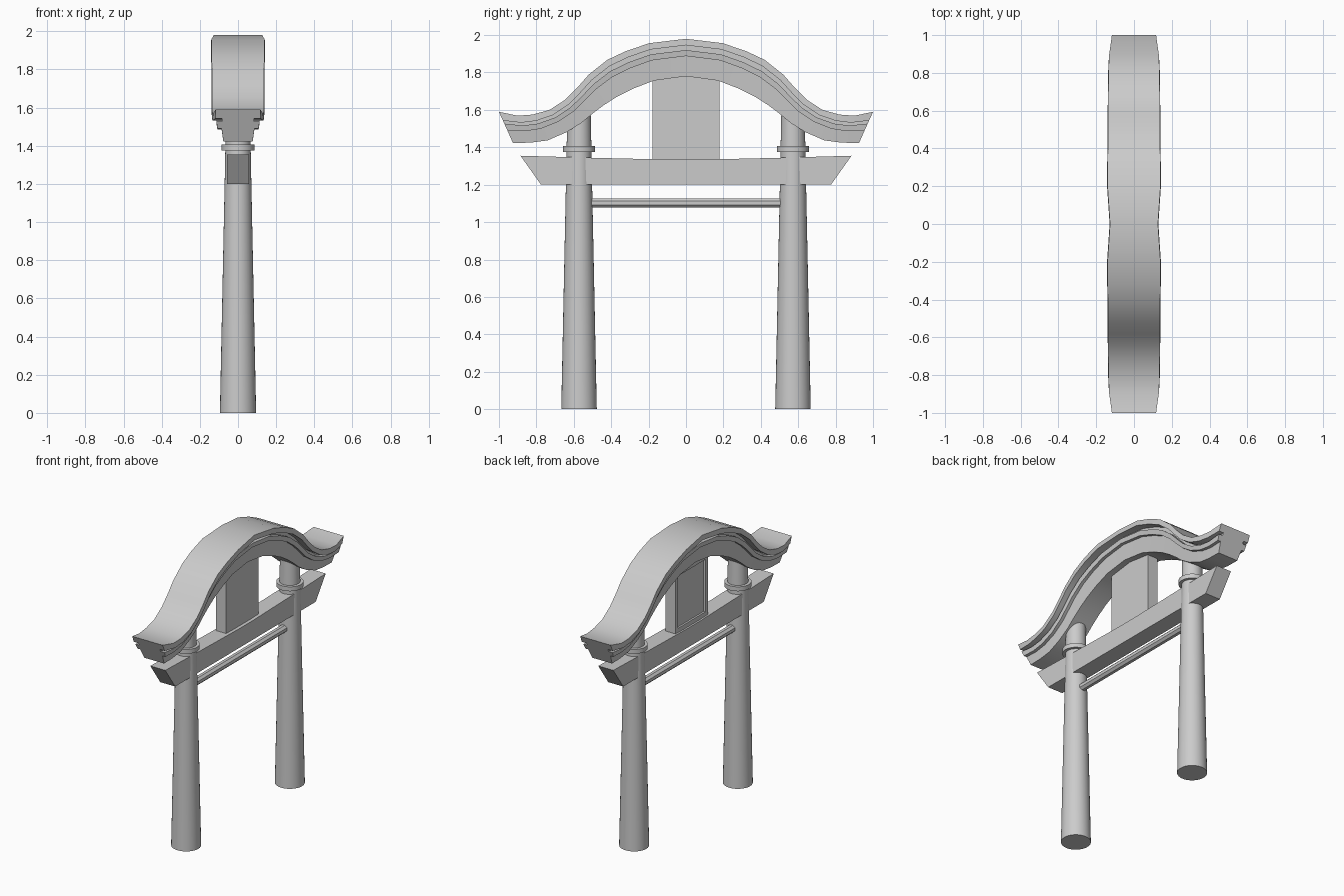
import bpy, bmesh, math

if "Cube" in bpy.data.objects:
    bpy.data.objects.remove(bpy.data.objects["Cube"], do_unlink=True)

# Single stone colour
GREY = (0.6, 0.6, 0.6, 1.0)
stone = bpy.data.materials.new("stone_grey")
stone.use_nodes = True
stone.diffuse_color = GREY
stone.node_tree.nodes["Principled BSDF"].inputs["Base Color"].default_value = GREY


def finish(name, bm, smooth=None):
    """Turn a bmesh into a named object, optionally smoothed below an angle."""
    bmesh.ops.recalc_face_normals(bm, faces=bm.faces)
    mesh = bpy.data.meshes.new(name)
    bm.to_mesh(mesh)
    bm.free()
    mesh.materials.append(stone)
    obj = bpy.data.objects.new(name, mesh)
    bpy.context.collection.objects.link(obj)
    if smooth:
        bpy.ops.object.select_all(action="DESELECT")
        obj.select_set(True)
        bpy.context.view_layer.objects.active = obj
        bpy.ops.object.shade_smooth_by_angle(angle=math.radians(smooth))
    return obj


def loft(name, rings, smooth=None):
    """Skin a row of matching closed sections and cap both ends."""
    bm = bmesh.new()
    rows = [[bm.verts.new(p) for p in ring] for ring in rings]
    n = len(rows[0])
    for a, b in zip(rows, rows[1:]):
        for i in range(n):
            j = (i + 1) % n
            bm.faces.new((a[i], a[j], b[j], b[i]))
    bm.faces.new(rows[0])
    bm.faces.new(rows[-1])
    return finish(name, bm, smooth)


def box(name, x, y, z):
    return loft(name, [[(px, y[0], z[0]), (px, y[1], z[0]),
                        (px, y[1], z[1]), (px, y[0], z[1])] for px in x])


def turned(name, y, profile, sides=32):
    """Round part from (radius, height) pairs, standing at y."""
    turns = [2 * math.pi * i / sides for i in range(sides)]
    return loft(name, [[(r * math.cos(a), y + r * math.sin(a), z) for a in turns]
                       for r, z in profile], 35)


# Tapered pillars with a collar near the top
for side, s in (("front", -1), ("back", 1)):
    turned(side + "_pillar", s * 0.572, [(0.095, 0), (0.068, 1.3), (0.063, 1.57)])
    turned(side + "_collar", s * 0.572, [(0.086, 1.375), (0.086, 1.406)])

# Roof outlines from the ridge centre to one eave: upper and lower edge
upper = [(0, 1.98), (0.195, 1.957), (0.32, 1.915), (0.42, 1.868), (0.52, 1.789),
         (0.583, 1.717), (0.645, 1.655), (0.73, 1.6), (0.82, 1.575), (0.9, 1.569), (1, 1.59)]
lower = [(0, 1.78), (0.17, 1.757), (0.28, 1.715), (0.37, 1.67), (0.44, 1.625),
         (0.5, 1.58), (0.56, 1.53), (0.64, 1.48), (0.74, 1.437), (0.83, 1.425), (0.925, 1.423)]
top_width = [0.127, 0.14, 0.14, 0.138, 0.137, 0.137, 0.137, 0.136, 0.135, 0.131, 0.117]


def edge_point(i, ridge, eave):
    """Point between the outlines; the split shifts from ridge to eave."""
    (y0, z0), (y1, z1) = upper[i], lower[i]
    t = ridge + (eave - ridge) * (i / (len(upper) - 1)) ** 2
    return y0 + (y1 - y0) * t, z0 + (z1 - z0) * t


def roof_layer(name, top, bottom, widths):
    rings = []
    count = len(upper)
    for k in range(1 - count, count):
        i, s = abs(k), -1 if k < 0 else 1
        (ya, za), (yb, zb) = edge_point(i, *top), edge_point(i, *bottom)
        wa, wb = widths(i)
        rings.append([(-wa, s * ya, za), (wa, s * ya, za),
                      (wb, s * yb, zb), (-wb, s * yb, zb)])
    loft(name, rings, 30)


splits = [(0, 0), (0.17, 0.28), (0.3, 0.38), (0.46, 0.6), (1, 1)]
layers = [("roof_cap", lambda i: (top_width[i], top_width[i] + 0.002)),
          ("roof_recess", lambda i: (0.083, 0.083)),
          ("roof_band", lambda i: (0.113, 0.108)),
          ("roof_base", lambda i: (0.086, 0.077))]
for (name, widths), top, bottom in zip(layers, splits, splits[1:]):
    roof_layer(name, top, bottom, widths)

# Cross beam with raked ends and a slightly dished top
half = [(0.775, 1.2), (0.885, 1.355), (0.5, 1.344), (0.08, 1.334)]
outline = half + [(-y, z) for y, z in reversed(half)]
loft("cross_beam", [[(x, y, z) for y, z in outline] for x in (-0.058, 0.058)])

# Eight-sided tie rod between the pillars
angles = [math.radians(22.5 + 45 * i) for i in range(8)]
loft("tie_rod", [[(0.027 * math.cos(a), y, 1.102 + 0.027 * math.sin(a)) for a in angles]
                 for y in (-0.53, 0.53)])

# Centre board with a raised frame on one face
box("centre_board", (-0.032, 0.034), (-0.18, 0.18), (1.32, 1.8))
for s in (-1, 1):
    box("board_frame_side", (-0.045, -0.032), sorted((s * 0.18, s * 0.15)), (1.33, 1.79))
for name, z in (("board_frame_bottom", 1.33), ("board_frame_top", 1.73)):
    box(name, (-0.045, -0.032), (-0.15, 0.15), (z, z + 0.035))
